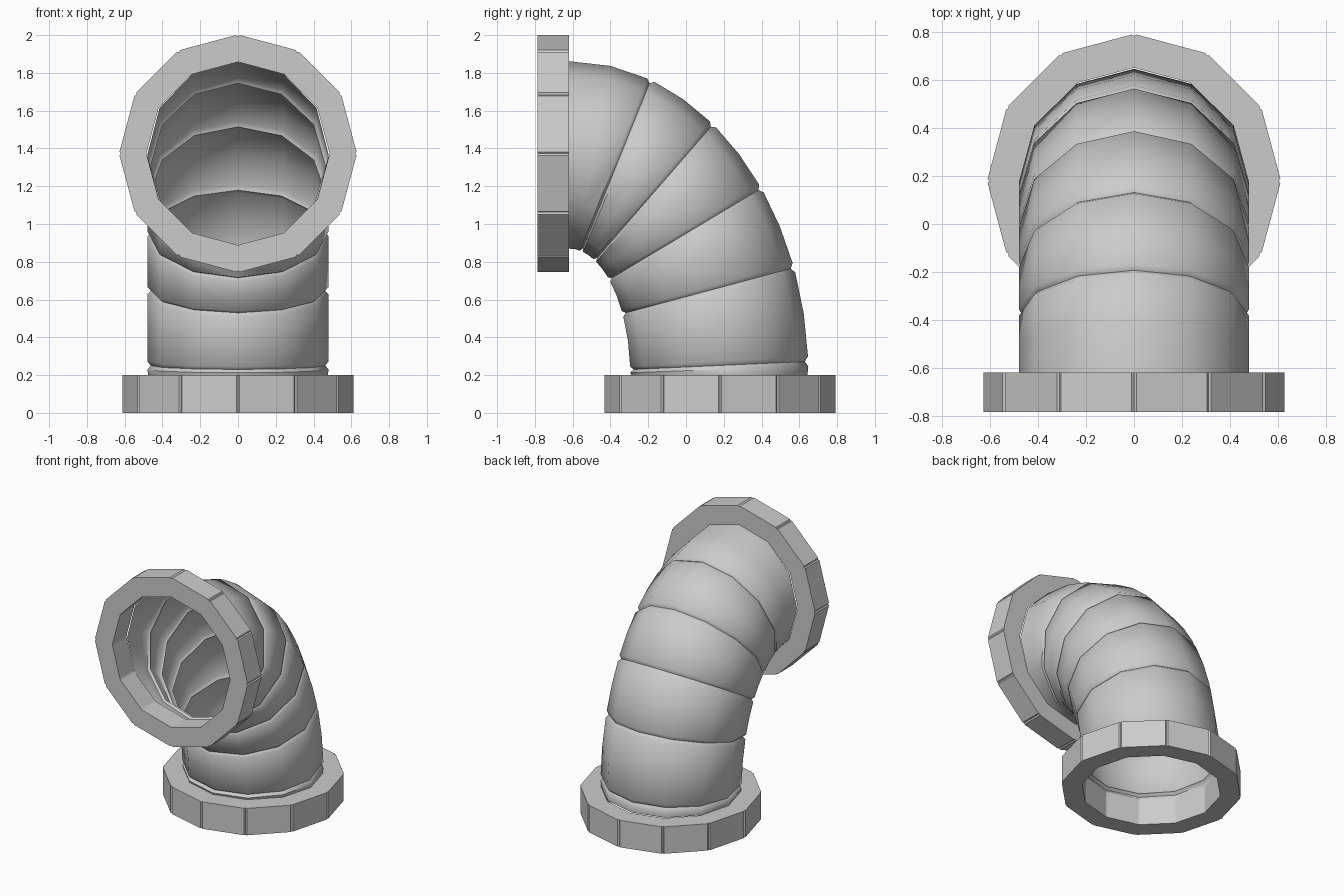
import bpy
import bmesh
from math import sin, cos, pi, radians
from mathutils import Vector

if "Cube" in bpy.data.objects:
    bpy.data.objects.remove(bpy.data.objects["Cube"])

SIDES = 12


def finish(bm, name, angle):
    bmesh.ops.recalc_face_normals(bm, faces=bm.faces)
    me = bpy.data.meshes.new(name)
    bm.to_mesh(me)
    bm.free()
    ob = bpy.data.objects.new(name, me)
    bpy.context.collection.objects.link(ob)
    bpy.ops.object.select_all(action='DESELECT')
    ob.select_set(True)
    bpy.context.view_layer.objects.active = ob
    bpy.ops.object.shade_smooth_by_angle(angle=radians(angle))
    return ob


def bridge(bm, r1, r2):
    n = len(r1)
    for i in range(n):
        j = (i + 1) % n
        bm.faces.new((r1[i], r1[j], r2[j], r2[i]))


# Bent pipe: slanted rings between an outer and an inner elliptical arc
def bend_point(semi_y, semi_z, deg):
    t = radians(deg)
    return Vector((0, -0.62 + semi_y * cos(t), 0.2 + semi_z * sin(t)))


def pipe_ring(bm, outer_deg, inner_deg, inset):
    o = bend_point(1.268, 1.662, outer_deg)
    i = bend_point(0.325, 0.67, inner_deg)
    mid, half = (o + i) / 2, (o - i) / 2
    half *= 1 - inset / half.length
    rx = 0.48 - inset
    return [bm.verts.new(mid + half * cos(2 * pi * k / SIDES)
                         + Vector((rx * sin(2 * pi * k / SIDES), 0, 0)))
            for k in range(SIDES)]


seams = [(2.5, 2.5), (20, 29), (36.5, 49), (53, 65), (70, 78)]
stations = [(0, 0, 0.005)]
for n, (a, b) in enumerate(seams):
    # V groove at each seam, then the middle of the segment after it
    stations += [(a - 0.9, b - 1.4, 0), (a, b, 0.018), (a + 0.9, b + 1.4, 0)]
    na, nb = seams[n + 1] if n + 1 < len(seams) else (90, 90)
    stations.append(((a + na) / 2, (b + nb) / 2, 0))
stations.append((90, 90, 0))

bm = bmesh.new()
rings = [pipe_ring(bm, *s) for s in stations]
for r1, r2 in zip(rings, rings[1:]):
    bridge(bm, r1, r2)
finish(bm, "bent_pipe", 50)


# Flanges: square-section rings with a small notch at each outer corner
def flange(name, origin, axis_v, axis_d, radius, hole, depth):
    bm = bmesh.new()
    ux = Vector((1, 0, 0))

    def loop(d, r, notched):
        corners = [(ux * sin(2 * pi * k / SIDES) + axis_v * cos(2 * pi * k / SIDES)) * r
                   for k in range(SIDES)]
        pts = []
        for k, c in enumerate(corners):
            prev, nxt = corners[k - 1], corners[(k + 1) % SIDES]
            s = 0.03 if notched else 0.04
            pts += [c.lerp(prev, s), c * 0.985 if notched else c, c.lerp(nxt, s)]
        return [bm.verts.new(origin + axis_d * d + p) for p in pts]

    loops = [loop(0, radius, True), loop(depth, radius, True),
             loop(depth, hole, False), loop(0, hole, False)]
    for k in range(4):
        bridge(bm, loops[k], loops[(k + 1) % 4])
    finish(bm, name, 35)


Y, Z = Vector((0, 1, 0)), Vector((0, 0, 1))
flange("bottom_flange", Vector((0, 0.18, 0)), Y, Z, 0.613, 0.472, 0.2)
flange("upper_flange", Vector((0, -0.62, 1.373)), Z, -Y, 0.63, 0.485, 0.165)
